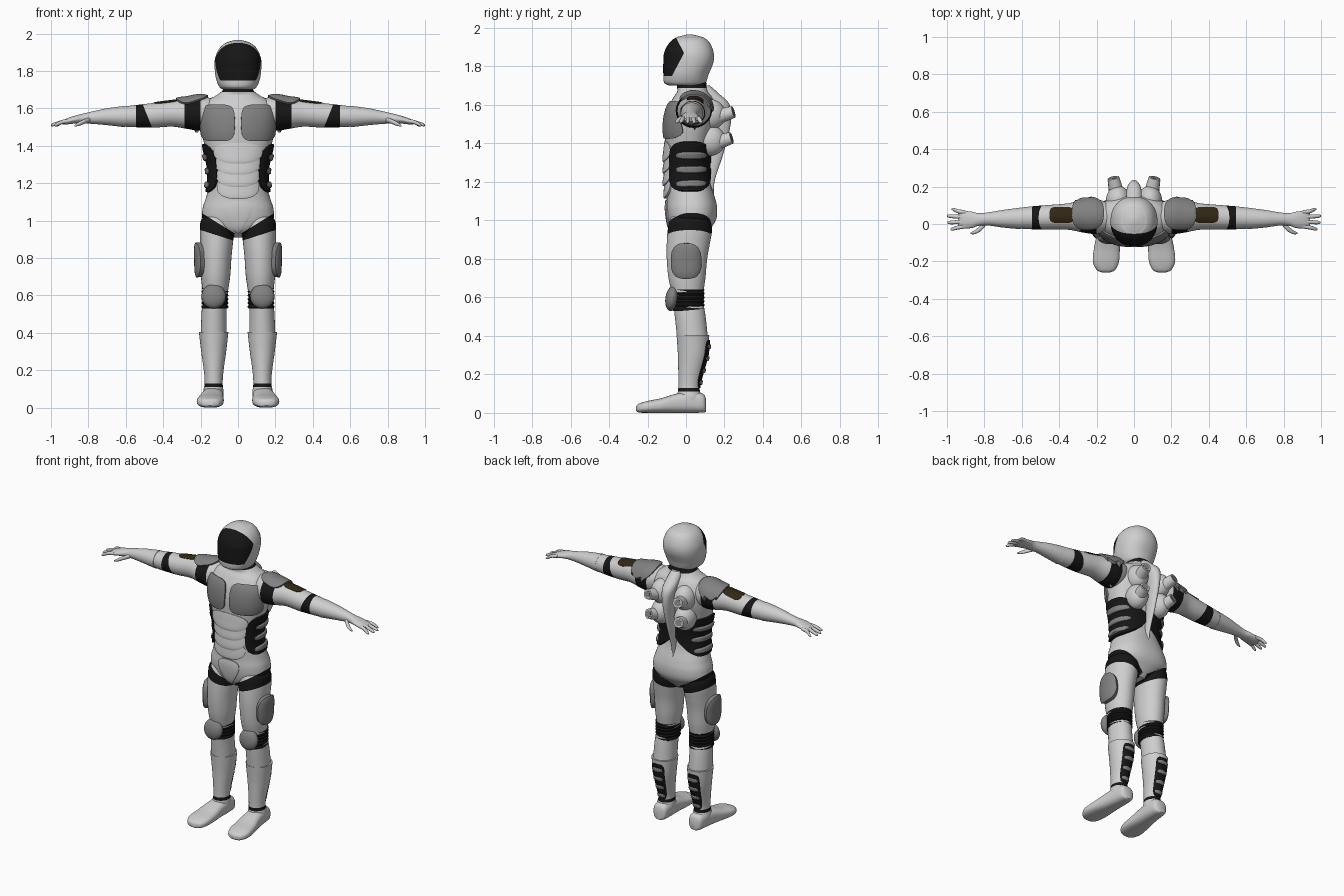
import bpy, bmesh, math
from mathutils import Vector, Matrix
from mathutils.bvhtree import BVHTree

if "Cube" in bpy.data.objects:
    bpy.data.objects.remove(bpy.data.objects["Cube"])


def material(name, rgb):
    m = bpy.data.materials.new(name)
    m.use_nodes = True
    m.diffuse_color = (*rgb, 1)
    node = next(n for n in m.node_tree.nodes if n.type == 'BSDF_PRINCIPLED')
    node.inputs["Base Color"].default_value = (*rgb, 1)
    return m


WHITE = material("suit white", (.62, .62, .62))
GREY = material("armour grey", (.22, .22, .22))
BLACK = material("flex black", (.008, .008, .008))
BROWN = material("patch brown", (.03, .02, .007))


def finish(name, bm, mats, paint=None, cuts=()):
    for co, no in cuts:
        bmesh.ops.bisect_plane(bm, geom=bm.verts[:] + bm.edges[:] + bm.faces[:],
                               plane_co=co, plane_no=no)
    bmesh.ops.recalc_face_normals(bm, faces=bm.faces[:])
    if paint:
        for f in bm.faces:
            f.material_index = int(paint(f.calc_center_median()))
    me = bpy.data.meshes.new(name)
    bm.to_mesh(me)
    bm.free()
    for m in mats:
        me.materials.append(m)
    me.shade_smooth()
    me.set_sharp_from_angle(angle=math.radians(40))
    ob = bpy.data.objects.new(name, me)
    bpy.context.scene.collection.objects.link(ob)
    return ob


def sup(angle, power):
    c, s = math.cos(angle), math.sin(angle)
    e = 2 / power
    return math.copysign(abs(c) ** e, c), math.copysign(abs(s) ** e, s)


def spline(keys, sub):
    """Smooth interpolation through key sections."""
    out = []
    for i in range(len(keys) - 1):
        a, b, c, d = (keys[min(max(j, 0), len(keys) - 1)] for j in range(i - 1, i + 3))
        for k in range(sub):
            t = k / sub
            out.append([q + t * ((r - p) + t * ((2*p - 5*q + 4*r - s) + t * (3*q - p - 3*r + s))) / 2
                        for p, q, r, s in zip(a, b, c, d)])
    return out + [keys[-1]]


def loft(name, axis, keys, mats=(WHITE,), paint=None, cuts=(), power=2, sub=6, n=48):
    """Skin sections (position, centre u, centre v, radius u, radius v) along an axis."""
    u, v = [k for k in range(3) if k != axis]
    bm = bmesh.new()
    rings = []
    for t, cu, cv, ru, rv in spline(keys, sub):
        ring = []
        for i in range(n):
            a, b = sup(math.tau * i / n, power)
            p = Vector((0, 0, 0))
            p[axis], p[u], p[v] = t, cu + ru * a, cv + rv * b
            ring.append(bm.verts.new(p))
        rings.append(ring)
    for r, q in zip(rings, rings[1:]):
        for i in range(n):
            bm.faces.new((r[i], r[(i + 1) % n], q[(i + 1) % n], q[i]))
    bm.faces.new(rings[0])
    bm.faces.new(rings[-1])
    return finish(name, bm, mats, paint, cuts)


def plate(name, body, start, axis, sign, a, b, lift, mat, power=4, taper=0, tilt=0, n=48):
    """Rounded plate that follows the surface of a body part, seen along an axis."""
    me = body.data
    tree = BVHTree.FromPolygons([w.co for w in me.vertices], [p.vertices[:] for p in me.polygons])
    u, v = [k for k in range(3) if k != axis]
    ray = Vector((0, 0, 0))
    ray[axis] = sign
    bm = bmesh.new()

    def vert(r, angle, sunk=False):
        x, y = sup(angle, power)
        p = Vector(start)
        p[u] += a * r * x * (1 + taper * y * r)
        p[v] += b * r * y
        hit, normal = tree.ray_cast(p, ray)[:2]
        if hit is None:
            p[axis] = 0
            hit, normal = tree.find_nearest(p)[:2]
        dome = lift * (1 - tilt * y * r) * (1 - .25 * r ** 6)
        return bm.verts.new(hit + normal * (-.008 if sunk else dome))

    rings = [[vert(r, math.tau * i / n) for i in range(n)] for r in (.2, .4, .6, .8, .93, 1)]
    rings.append([vert(1, math.tau * i / n, True) for i in range(n)])
    bm.faces.new(rings[0])
    for r, q in zip(rings, rings[1:]):
        for i in range(n):
            bm.faces.new((r[i], r[(i + 1) % n], q[(i + 1) % n], q[i]))
    return finish(name, bm, (mat,))


def ellipsoid(name, centre, radii, mat, tilt=0):
    bm = bmesh.new()
    m = Matrix.Translation(centre) @ Matrix.Rotation(tilt, 4, 'X') @ Matrix.Diagonal((*radii, 1))
    bmesh.ops.create_uvsphere(bm, u_segments=32, v_segments=20, radius=1, matrix=m)
    return finish(name, bm, (mat,))


def cone(name, centre, direction, r1, r2, depth, mat):
    bm = bmesh.new()
    m = Matrix.Translation(centre) @ Vector(direction).to_track_quat('Z', 'Y').to_matrix().to_4x4()
    bmesh.ops.create_cone(bm, cap_ends=True, segments=28, radius1=r1, radius2=r2, depth=depth, matrix=m)
    return finish(name, bm, (mat,))


# Tilted black bands at the hips, shared by torso and thighs
def hip_band(p):
    x = abs(p.x)
    return x > .02 and .885 + .32 * x < p.z < .92 + .62 * x


hip_cuts = [((0, 0, h), (s * k, 0, 1)) for h, k in ((.885, .32), (.92, .62)) for s in (1, -1)]

# Torso and neck collar
torso = loft("torso", 2, [
    (.91, 0, .02, .035, .06), (.95, 0, .02, .11, .10), (1.0, 0, .03, .185, .125),
    (1.06, 0, .03, .19, .132), (1.12, 0, .025, .172, .125), (1.2, 0, .01, .15, .115),
    (1.3, 0, .005, .152, .11), (1.4, 0, .01, .178, .118), (1.5, 0, .02, .2, .13),
    (1.58, 0, .03, .2, .125), (1.64, 0, .035, .165, .1), (1.67, 0, .035, .115, .08),
    (1.7, 0, .03, .08, .078), (1.75, 0, .03, .07, .07)], (WHITE, BLACK),
    lambda p: p.z > 1.688 or hip_band(p), hip_cuts + [((0, 0, 1.688), (0, 0, 1))], 2.3, n=72)

# Layered belly plates and groin shield
for i, (z, w) in enumerate([(1.36, .125), (1.3, .118), (1.235, .112), (1.17, .108)]):
    plate(f"belly_plate_{i + 1}", torso, (0, -.5, z), 1, 1, w, .055, .012, WHITE, 2.5, .1, .7)
plate("groin_shield", torso, (0, -.5, 1.02), 1, 1, .062, .085, .009, WHITE, 2.4, .65)

# Helmet with wraparound visor
loft("helmet", 2, [
    (1.7, 0, 0, .08, .085), (1.715, 0, -.005, .1, .108), (1.76, 0, 0, .118, .118),
    (1.82, 0, .012, .125, .13), (1.87, 0, .015, .122, .129), (1.92, 0, .018, .1, .107),
    (1.95, 0, .02, .065, .072), (1.966, 0, .02, .015, .015)], (WHITE, BLACK),
    lambda p: 1.75 < p.z < 1.95 and p.y < -.01 - .53 * abs(p.z - 1.87),
    [((0, -.01, 1.87), (0, 1, .53)), ((0, -.01, 1.87), (0, 1, -.53)),
     ((0, 0, 1.75), (0, 0, 1)), ((0, 0, 1.95), (0, 0, 1))], 2.2, n=72)

# Raised spine hose
loft("spine_hose", 2, [
    (1.1, 0, .135, .006, .012), (1.2, 0, .122, .012, .026), (1.35, 0, .155, .018, .04),
    (1.5, 0, .18, .028, .052), (1.6, 0, .175, .04, .052), (1.66, 0, .125, .04, .045),
    (1.7, 0, .095, .03, .03)], n=28)

# Everything below is the left half, mirrored at the end
left = []

# Back humps and thruster nozzles
for label, z, y in (("upper", 1.55, .2), ("lower", 1.415, .19)):
    d = Vector((.22, 1, .3)).normalized()
    c = Vector((.1, y, z))
    left += [ellipsoid(f"left_{label}_back_hump", (.085, .125, z), (.065, .08, .08), WHITE),
             cone(f"left_{label}_nozzle", c, d, .042, .031, .1, WHITE),
             cone(f"left_{label}_nozzle_mouth", c + d * .05, d, .021, .021, .004, GREY)]

# Chest armour and ribbed side panels
left += [plate("left_chest_pad", torso, (.105, -.5, 1.52), 1, 1, .088, .095, .014, GREY),
         plate("left_side_panel", torso, (.5, .02, 1.28), 0, -1, .098, .13, .018, BLACK)]
for i in range(3):
    left.append(plate(f"left_side_bar_{i + 1}", torso, (.5, .025, 1.342 - .077 * i), 0, -1,
                      .066, .019, .029, GREY, 3))

# Arm with black shoulder and elbow bands
arm = loft("left_arm", 0, [
    (.12, .035, 1.58, .07, .07), (.2, .04, 1.572, .093, .09), (.27, .042, 1.57, .088, .08),
    (.35, .04, 1.572, .071, .07), (.45, .036, 1.563, .066, .066), (.55, .033, 1.558, .061, .059),
    (.62, .03, 1.556, .054, .053)], (WHITE, BLACK),
    lambda p: .2 < p.x < .285 or .485 + .4 * (p.z - 1.56) < p.x < .545,
    [((x, 0, 0), (1, 0, 0)) for x in (.2, .285, .545)] + [((.485, 0, 1.56), (1, 0, -.4))])
left += [arm,
         plate("left_shoulder_pad", arm, (.247, .055, 2), 2, -1, .084, .08, .016, GREY, 2.6),
         plate("left_arm_patch", arm, (.385, .048, 2), 2, -1, .066, .042, .004, BROWN)]

# Glove, fingers and thumb
left.append(loft("left_glove", 0, [
    (.605, .03, 1.556, .058, .057), (.7, .028, 1.555, .047, .045), (.78, .027, 1.55, .035, .033),
    (.83, .024, 1.545, .034, .026), (.87, .022, 1.54, .044, .021), (.915, .023, 1.53, .046, .016),
    (.94, .023, 1.524, .036, .009)]))
for i, tip in enumerate((.982, .998, 1.0, .975)):
    y = -.013 + .025 * i
    f = 1.5 * (y - .023)
    left.append(loft(f"left_finger_{i + 1}", 0, [
        (.9, y, 1.533, .011, .011), (.94, y + f * .1, 1.527, .011, .011),
        (tip - .012, y + f * .25, 1.513, .009, .009), (tip, y + f * .3, 1.508, .003, .003)], n=14))
left.append(loft("left_thumb", 0, [
    (.79, .012, 1.54, .018, .015), (.82, -.022, 1.53, .016, .013),
    (.85, -.043, 1.517, .011, .011), (.875, -.05, 1.506, .004, .004)], n=14))

# Thigh down to the boot top
thigh = loft("left_leg", 2, [
    (1.04, .105, .02, .06, .08), (1.0, .112, .02, .086, .105), (.95, .112, .02, .092, .115),
    (.88, .115, .012, .088, .112), (.8, .118, .005, .083, .105), (.7, .12, .005, .078, .096),
    (.6, .122, .01, .066, .079), (.5, .128, .022, .067, .08), (.38, .13, .035, .07, .08)],
    (WHITE, BLACK), hip_band, hip_cuts)
left += [thigh,
         plate("left_thigh_plate", thigh, (.5, .002, .79), 0, -1, .066, .092, .034, GREY, 2.8)]

# Ridged knee band and knee cap
left += [loft("left_knee_band", 2, [
    (.53 + .01 * i, .123, .012, .067 + .005 * (i % 2), .08 + .005 * (i % 2)) for i in range(12)],
    (BLACK,), sub=3),
    ellipsoid("left_knee_cap", (.13, -.072, .595), (.065, .035, .066), GREY, -.15)]

# Boot shaft with ankle band and slatted calf panel
boot = loft("left_boot", 2, [
    (.405, .13, .036, .079, .085), (.3, .13, .035, .067, .077), (.2, .13, .022, .053, .062),
    (.13, .13, .015, .048, .055), (.08, .132, .02, .055, .065), (.04, .132, .03, .05, .06)],
    (WHITE, BLACK), lambda p: .11 < p.z < .13, [((0, 0, z), (0, 0, 1)) for z in (.11, .13)])
left += [boot, plate("left_calf_panel", boot, (.13, .5, .255), 1, -1, .038, .125, .006, BLACK, 5, .2)]
for i in range(4):
    left.append(plate(f"left_calf_slat_{i + 1}", boot, (.13, .5, .345 - .062 * i), 1, -1,
                      .033 - .003 * i, .012, .013, GREY, 3))

# Foot
left.append(loft("left_foot", 1, [
    (.105, .13, .035, .02, .028), (.09, .13, .05, .045, .048), (.03, .132, .056, .054, .056),
    (-.05, .138, .05, .06, .05), (-.13, .145, .038, .069, .038), (-.2, .15, .031, .07, .031),
    (-.245, .15, .025, .05, .023), (-.26, .15, .022, .018, .012)], power=2.6))

# Mirror to the right side
for ob in left:
    me = ob.data.copy()
    me.transform(Matrix.Scale(-1, 4, (1, 0, 0)))
    me.flip_normals()
    twin = bpy.data.objects.new(ob.name.replace("left", "right"), me)
    bpy.context.scene.collection.objects.link(twin)
